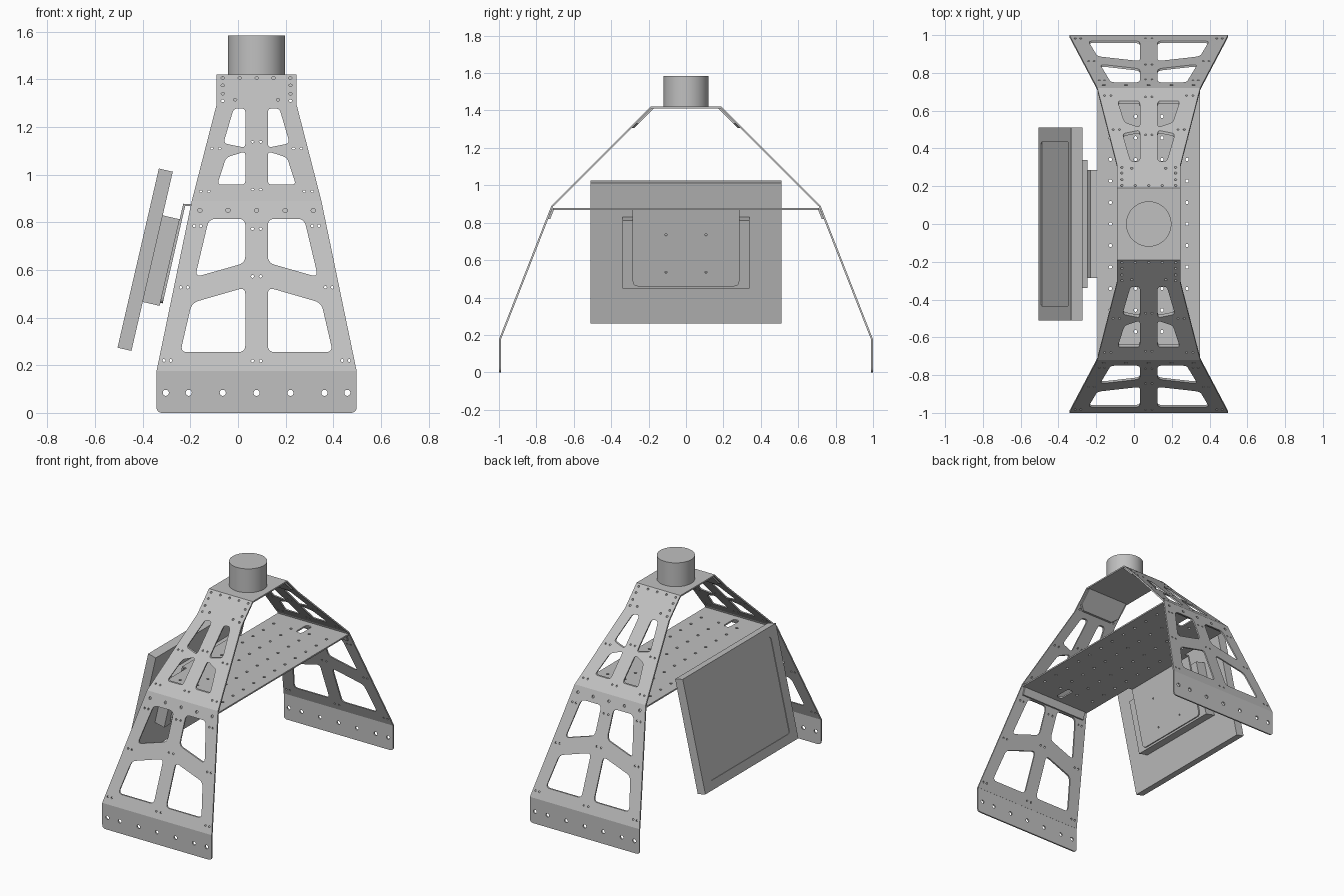
import bpy, bmesh
from math import sin, cos, pi, radians, hypot
from mathutils import Vector

if "Cube" in bpy.data.objects:
    bpy.data.objects.remove(bpy.data.objects["Cube"], do_unlink=True)

grey = bpy.data.materials.new("sheet_metal_grey")
grey.use_nodes = True
grey.diffuse_color = (0.53, 0.53, 0.53, 1)
bsdf = next(n for n in grey.node_tree.nodes if n.type == 'BSDF_PRINCIPLED')
bsdf.inputs["Base Color"].default_value = grey.diffuse_color

CX = 0.078                      # centre line of the stand
T = 0.01                        # sheet thickness
FOOT, KNEE, TOP = (1.0, 0.176), (0.72, 0.89), (0.19, 1.42)   # leg bends (y, z)


# ---- outline helpers ----
def rounded(points, r, steps=5):
    """Polygon with every corner rounded off by r."""
    pts = [Vector(p) for p in points]
    out = []
    for i, p in enumerate(pts):
        a = p + (pts[i - 1] - p).normalized() * r
        b = p + (pts[(i + 1) % len(pts)] - p).normalized() * r
        for k in range(steps + 1):
            t = k / steps
            out.append(a * (1 - t) ** 2 + p * 2 * t * (1 - t) + b * t * t)
    return out


def circle(u, v, r, squash=1.0, n=12):
    return [(u + r * cos(2 * pi * i / n), v + r * squash * sin(2 * pi * i / n)) for i in range(n)]


def rect(w, lo, hi):
    return [(-w, lo), (w, lo), (w, hi), (-w, hi)]


def flip(points):
    return [(-u, v) for u, v in points]


def holes(spots, r, squash=1.0):
    """Bolt holes on both sides of the centre line."""
    out = []
    for u, v in spots:
        for s in ((1, -1) if u else (1,)):
            out.append(circle(s * u, v, r, squash))
    return out


def sheet(name, outlines, thick, place):
    """Flat sheet with cut-outs, set in space by place(u, v, depth)."""
    cu = bpy.data.curves.new(name, 'CURVE')
    cu.dimensions, cu.fill_mode, cu.extrude = '2D', 'BOTH', thick / 2
    for pts in outlines:
        sp = cu.splines.new('POLY')
        sp.points.add(len(pts) - 1)
        for q, p in zip(sp.points, pts):
            q.co = (p[0], p[1], 0, 1)
        sp.use_cyclic_u = True
    tmp = bpy.data.objects.new(name + "_outline", cu)
    bpy.context.collection.objects.link(tmp)
    deps = bpy.context.evaluated_depsgraph_get()
    me = bpy.data.meshes.new_from_object(tmp.evaluated_get(deps))
    bpy.data.objects.remove(tmp, do_unlink=True)
    bm = bmesh.new()
    bm.from_mesh(me)
    bmesh.ops.remove_doubles(bm, verts=bm.verts, dist=1e-5)
    for v in bm.verts:
        v.co = place(*v.co)
    bmesh.ops.recalc_face_normals(bm, faces=bm.faces)
    for f in bm.faces:
        f.smooth = False
    bm.to_mesh(me)
    bm.free()
    me.name = name
    me.materials.clear()
    me.materials.append(grey)
    ob = bpy.data.objects.new(name, me)
    bpy.context.collection.objects.link(ob)
    return ob


def leg_sheet(name, outlines, lower, upper, side, inset=0.0):
    """Sheet leaning from the lower bend to the upper bend of a leg."""
    slope = (upper[0] - lower[0]) / (upper[1] - lower[1])
    wide = T * hypot(1, slope)

    def place(u, v, d):
        y = lower[0] + slope * (v - lower[1]) + d - wide / 2 - inset
        return (CX + u, side * y, v)
    sheet(name, outlines, wide, place)


def both(shapes):
    return shapes + [flip(s) for s in shapes]


# ---- legs ----
lower_windows = [
    rounded([(0.2, 0.815), (0.047, 0.815), (0.047, 0.63), (0.258, 0.57)], 0.03),
    rounded([(0.272, 0.462), (0.047, 0.527), (0.047, 0.255), (0.32, 0.255)], 0.03)]
upper_windows = [
    rounded([(0.096, 1.278), (0.047, 1.278), (0.047, 1.113), (0.139, 1.132)], 0.018),
    rounded([(0.128, 1.072), (0.047, 1.098), (0.047, 0.958), (0.165, 0.958)], 0.018)]
knee_bolts = [(0, 0.85), (0.12, 0.85), (0.238, 0.85)]
lower_bolts = [(0.262, 0.785), (0.234, 0.785), (0.017, 0.773), (0.318, 0.527), (0.289, 0.527),
               (0.017, 0.573), (0.389, 0.22), (0.36, 0.22), (0.017, 0.218)]
upper_bolts = [(0.017, 1.138), (0.017, 0.937), (0.188, 1.11), (0.155, 1.11), (0.234, 0.93), (0.2, 0.93)]
top_bolts = [(0, 1.406), (0.071, 1.406), (0.142, 1.406), (0.142, 1.375), (0.142, 1.34),
             (0.142, 1.31), (0.09, 1.315)]
foot_bolts = [(0, 0.084), (0.142, 0.084), (0.285, 0.084), (0.381, 0.084)]

for end, side in (("front", -1), ("back", 1)):
    foot = rounded([(-0.42, 0), (0.42, 0), (0.42, 0.06), (-0.42, 0.06)], 0.025)
    foot = [p for p in foot if p[1] < 0.03] + [(0.42, 0.176), (-0.42, 0.176)]
    foot.sort(key=lambda p: (p[0] > 0, p[1] if p[0] > 0 else -p[1]))
    leg_sheet(end + "_foot_plate", [foot] + holes(foot_bolts, 0.013), (1.0, 0.0), FOOT, side)

    panel = [(-0.42, 0.176), (0.42, 0.176), (0.272, 0.89), (-0.272, 0.89)]
    leg_sheet(end + "_lower_leg", [panel] + both(lower_windows)
              + holes(knee_bolts, 0.009) + holes(lower_bolts, 0.006), FOOT, KNEE, side)

    panel = [(-0.272, 0.89), (0.272, 0.89), (0.168, 1.294), (0.168, 1.42),
             (-0.168, 1.42), (-0.168, 1.294)]
    leg_sheet(end + "_upper_leg", [panel] + both(upper_windows)
              + holes(upper_bolts, 0.006, 0.75) + holes(top_bolts, 0.007, 0.75), KNEE, TOP, side)

    # folded flanges behind the bolted joints
    flange = [(-0.12, 1.305), (0.12, 1.305), (0.155, 1.33), (0.155, 1.415), (-0.155, 1.415), (-0.155, 1.33)]
    leg_sheet(end + "_top_flange", [flange], KNEE, TOP, side, T * 1.42)
    leg_sheet(end + "_shelf_flange", [rect(0.255, 0.82, 0.875)], FOOT, KNEE, side, T * 1.1)


# ---- shelf and top plate ----
def level(z):
    return lambda u, v, d: (CX + u, v, z + d)


slots = [rounded([(-0.022, s * 0.61 - 0.06), (0.022, s * 0.61 - 0.06),
                  (0.022, s * 0.61 + 0.06), (-0.022, s * 0.61 + 0.06)], 0.021) for s in (-1, 1)]
shelf_bolts = [(u, 0.114 * k) for u in (0.07, 0.203) for k in range(-5, 6)]
sheet("shelf", [rect(0.272, -0.712, 0.712)] + slots + holes(shelf_bolts, 0.009), T, level(0.873))
sheet("top_plate", [rect(0.168, -0.19, 0.19)], T, level(1.415))

# ---- round housing on top ----
bpy.ops.mesh.primitive_cylinder_add(vertices=64, radius=0.12, depth=0.167, location=(CX, 0, 1.5015))
housing = bpy.context.object
housing.name = "round_housing"
housing.data.materials.append(grey)
bpy.ops.object.shade_smooth_by_angle(angle=radians(35))

# ---- tilted display on the side ----
TILT = radians(13)


def tilted(offset):
    """u runs along y, v down the tilted plane, depth away from the stand."""
    return lambda u, v, d: (-0.225 - v * sin(TILT) - (d + offset) * cos(TILT), u,
                            0.877 - v * cos(TILT) + (d + offset) * sin(TILT))


plate = rounded(rect(0.285, -0.1, 0.427), 0.03)
plate = [(u, max(v, 0.0)) for u, v in plate if v > 0.1]
plate = [(-0.285, 0.0), (0.285, 0.0)] + plate
sheet("bracket_plate", [plate] + holes([(0.107, 0.145), (0.107, 0.35)], 0.006), T, tilted(0))
sheet("bracket_tab", [[(-0.305, -0.285), (-0.26, -0.285), (-0.26, 0.285), (-0.305, 0.285)]],
      T, level(0.873))
sheet("display_mount_block", [rect(0.34, 0.067, 0.44)], 0.073, tilted(0.0415))
sheet("display_body", [rect(0.51, -0.121, 0.651)], 0.056, tilted(0.106))
sheet("display_bezel", [rect(0.51, -0.121, 0.651), rounded(rect(0.435, -0.06, 0.59), 0.02)],
      0.004, tilted(0.136))
